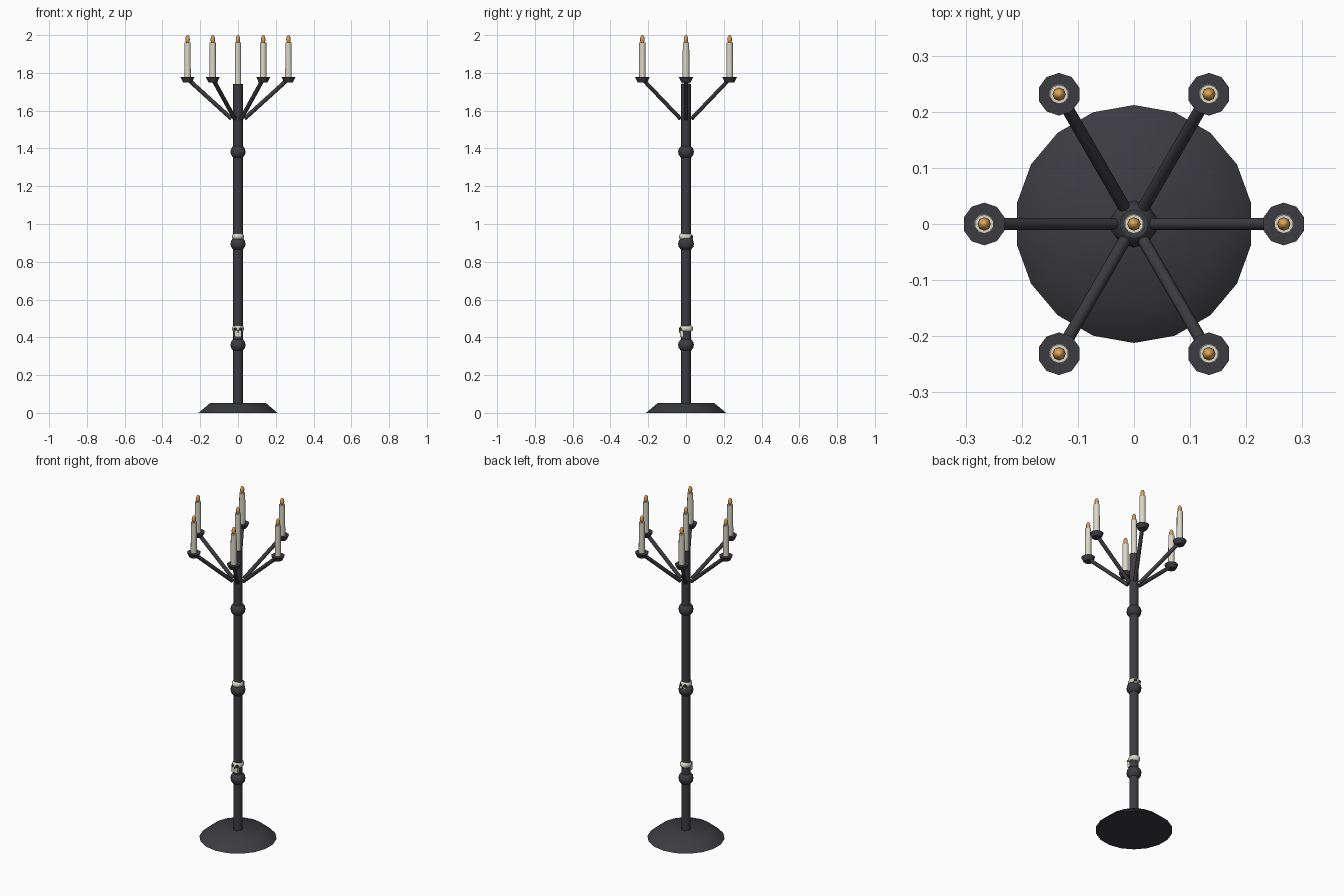
import bpy, math
from mathutils import Vector

if "Cube" in bpy.data.objects:
    bpy.data.objects.remove(bpy.data.objects["Cube"])


def material(name, rgb):
    m = bpy.data.materials.new(name)
    m.diffuse_color = (*rgb, 1)
    m.use_nodes = True
    m.node_tree.nodes["Principled BSDF"].inputs["Base Color"].default_value = m.diffuse_color
    return m


IRON = material("dark_iron", (0.045, 0.045, 0.052))
WAX = material("ivory_wax", (0.72, 0.69, 0.58))
FLAME = material("flame_orange", (0.75, 0.38, 0.09))
SOCKET = material("socket_black", (0.02, 0.02, 0.02))


def finish(name, mat, angle=None):
    o = bpy.context.object
    o.name = name
    o.data.materials.append(mat)
    if angle is None:
        bpy.ops.object.shade_smooth()
    else:
        bpy.ops.object.shade_smooth_by_angle(angle=math.radians(angle))
    return o


def cone(name, mat, r1, r2, z1, z2, x=0, y=0, sides=10, angle=50):
    bpy.ops.mesh.primitive_cone_add(vertices=sides, radius1=r1, radius2=r2,
                                    depth=z2 - z1, location=(x, y, (z1 + z2) / 2))
    return finish(name, mat, angle)


def ball(name, mat, loc, size, seg=10, rings=8):
    bpy.ops.mesh.primitive_uv_sphere_add(segments=seg, ring_count=rings, radius=1, location=loc)
    bpy.context.object.scale = size
    return finish(name, mat)


def rod(name, mat, a, b, r, sides=8):
    a, b = Vector(a), Vector(b)
    bpy.ops.mesh.primitive_cylinder_add(vertices=sides, radius=r, depth=(b - a).length,
                                        location=(a + b) / 2)
    bpy.context.object.rotation_euler = (b - a).to_track_quat('Z', 'Y').to_euler()
    return finish(name, mat, 50)


def candle(i, x, y, z):
    cone(f"candle_{i}", WAX, 0.018, 0.017, z, 1.96, x, y)
    ball(f"flame_{i}", FLAME, (x, y, 1.977), (0.012, 0.012, 0.023), 8, 6)


def skull(i, z, s):
    # s = -1 faces the front, s = 1 faces the back
    ball(f"skull_cranium_{i}", WAX, (0, -s * 0.001, z), (0.032, 0.037, 0.024), 12, 8)
    bpy.ops.mesh.primitive_cube_add(size=1, location=(0, s * 0.021, z - 0.026))
    bpy.context.object.scale = (0.038, 0.024, 0.034)
    finish(f"skull_jaw_{i}", WAX, 30)
    for side, x in (("left", -0.014), ("right", 0.014)):
        ball(f"skull_eye_{side}_{i}", SOCKET, (x, s * 0.029, z - 0.002), (0.009,) * 3, 8, 6)
    ball(f"skull_nose_{i}", SOCKET, (0, s * 0.033, z - 0.015), (0.004, 0.004, 0.006), 6, 4)


# Foot and pole
cone("base", IRON, 0.212, 0.15, 0, 0.052, sides=18, angle=60)
cone("pole", IRON, 0.026, 0.026, 0.04, 1.74, sides=12)

# Round knots on the pole
for i, z in enumerate((0.36, 0.895, 1.382)):
    ball(f"knot_{i}", IRON, (0, 0, z), (0.042, 0.042, 0.039))

# Skull ornaments
skull(0, 0.446, -1)
skull(1, 0.933, 1)

# Six arms with cups and candles
for i in range(6):
    a = math.radians(60 * i)
    c, s = math.cos(a), math.sin(a)
    rod(f"arm_{i}", IRON, (0.035 * c, 0.035 * s, 1.558), (0.26 * c, 0.26 * s, 1.762), 0.011)
    x, y = 0.267 * c, 0.267 * s
    cone(f"cup_{i}", IRON, 0.025, 0.038, 1.75, 1.777, x, y)
    candle(i, x, y, 1.77)

# Centre candle on the pole
candle(6, 0, 0, 1.735)
